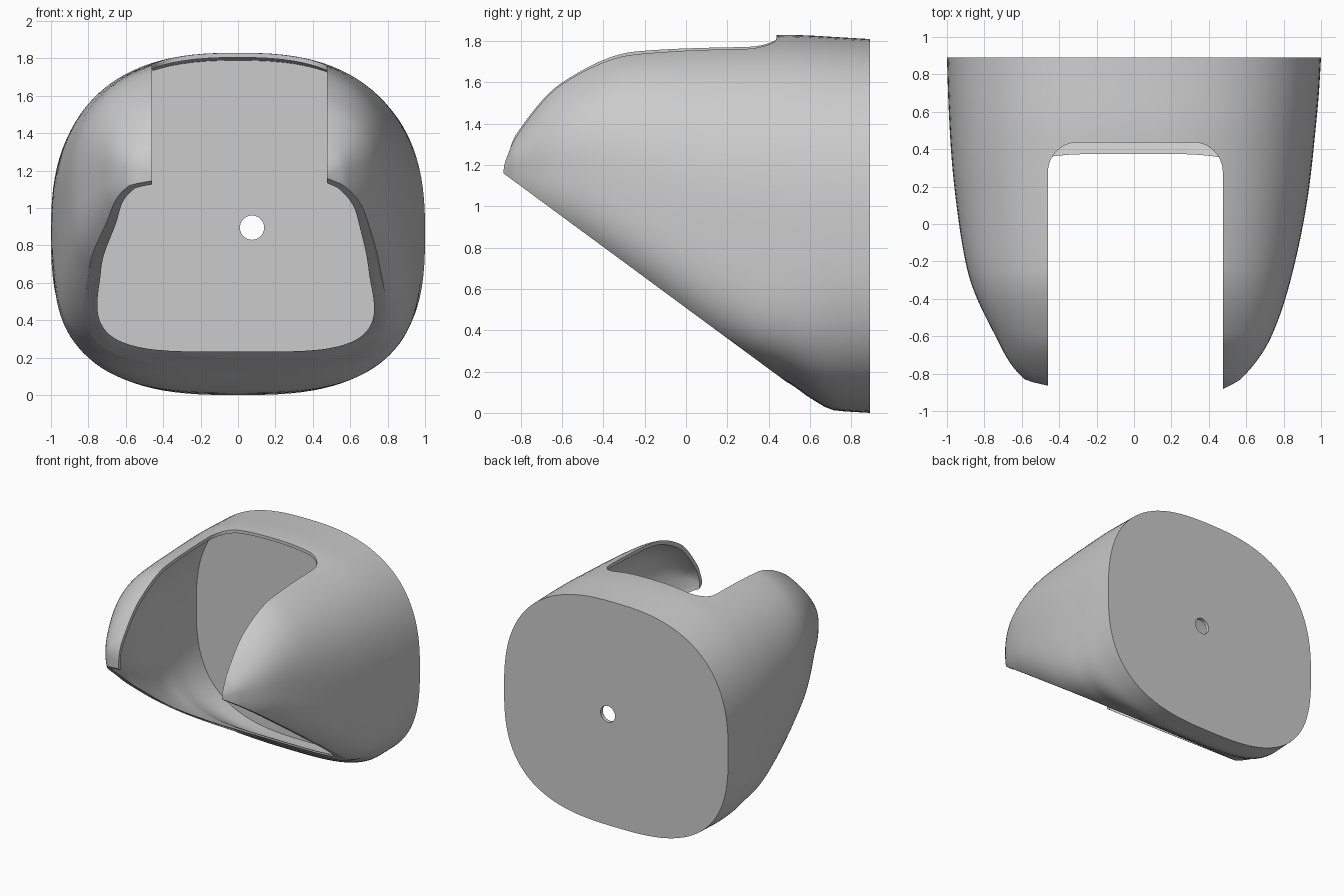
import bpy, bmesh, math

if "Cube" in bpy.data.objects:
    bpy.data.objects.remove(bpy.data.objects["Cube"])

# Stations: y, left half width, right half width, middle z, top z, bottom z, lower exponent
ST = [
    (-0.89, 0.36, 0.46, 1.17, 1.25, 1.02, 2.5),
    (-0.865, 0.46, 0.51, 1.18, 1.31, 0.97, 2.6),
    (-0.83, 0.585, 0.57, 1.19, 1.39, 0.92, 2.8),
    (-0.60, 0.74, 0.735, 1.19, 1.66, 0.77, 3.0),
    (-0.25, 0.89, 0.85, 1.08, 1.805, 0.55, 3.5),
    (0.15, 0.955, 0.93, 0.95, 1.825, 0.286, 4.0),
    (0.35, 0.975, 0.955, 0.92, 1.827, 0.21, 4.5),
    (0.50, 0.985, 0.97, 0.90, 1.83, 0.143, 4.0),
    (0.60, 0.99, 0.98, 0.89, 1.827, 0.073, 3.5),
    (0.72, 0.995, 0.99, 0.88, 1.82, 0.012, 3.0),
    (0.89, 1.0, 1.0, 0.87, 1.81, 0.0, 2.8),
]


def params(y):
    """Smooth interpolation of the station table."""
    y = min(max(y, ST[0][0]), ST[-1][0])
    i = max(k for k in range(len(ST) - 1) if ST[k][0] <= y)
    a, b = ST[i], ST[i + 1]
    p, n = ST[max(i - 1, 0)], ST[min(i + 2, len(ST) - 1)]
    h = b[0] - a[0]
    t = (y - a[0]) / h
    out = []
    for j in range(1, 7):
        d = (b[j] - a[j]) / h

        def slope(q, r, s):
            # limited tangent, keeps curves free of overshoot
            if q is r or r is s:
                return d
            d0, d1 = (r[j] - q[j]) / (r[0] - q[0]), (s[j] - r[j]) / (s[0] - r[0])
            return 0 if d0 * d1 <= 0 else 2 * d0 * d1 / (d0 + d1)
        m0, m1 = slope(p, a, b) * h, slope(a, b, n) * h
        out.append((2*t**3 - 3*t*t + 1) * a[j] + (t**3 - 2*t*t + t) * m0
                   + (3*t*t - 2*t**3) * b[j] + (t**3 - t*t) * m1)
    return out


def ring(y, shift=0.0, inset=0.0, count=112):
    left, right, mid, top, bot, low = params(y - shift)
    pts = []
    for k in range(count):
        a = 2 * math.pi * k / count
        c, s = math.cos(a), math.sin(a)
        n = 2.55 if s > 0 else low
        w = (right if c > 0 else left) - inset
        h = (top - mid if s > 0 else mid - bot) - inset
        x = math.copysign(abs(c) ** (2 / n), c) * w
        z = math.copysign(abs(s) ** (2 / n), s) * h + mid
        # the crown leans slightly to the right
        pts.append((x + 0.0 * s, y, z))
    return pts


def loft(name, rings):
    bm = bmesh.new()
    vs = [[bm.verts.new(p) for p in r] for r in rings]
    n = len(rings[0])
    for r0, r1 in zip(vs, vs[1:]):
        for k in range(n):
            bm.faces.new((r0[k], r0[(k + 1) % n], r1[(k + 1) % n], r1[k]))
    bm.faces.new(vs[0])
    bm.faces.new(vs[-1])
    bmesh.ops.recalc_face_normals(bm, faces=bm.faces)
    me = bpy.data.meshes.new(name)
    bm.to_mesh(me)
    bm.free()
    ob = bpy.data.objects.new(name, me)
    bpy.context.collection.objects.link(ob)
    return ob


def cut(body, cutter):
    mod = body.modifiers.new("cut", 'BOOLEAN')
    mod.operation, mod.solver, mod.object = 'DIFFERENCE', 'EXACT', cutter
    bpy.context.view_layer.objects.active = body
    bpy.ops.object.modifier_apply(modifier=mod.name)
    bpy.data.objects.remove(cutter, do_unlink=True)


def spaced(a, b, n):
    # denser toward the blunt front end
    return [a + (b - a) * (i / n) ** 1.4 for i in range(n + 1)]


# Hollow pod with a closed back plate
shell = loft("pod_shell", [ring(y) for y in spaced(-0.89, 0.89, 56)])
cut(shell, loft("cavity_cutter", [ring(y, 0.02, 0.024) for y in spaced(-0.87, 0.86, 56)]))

# Slanted opening underneath
line = lambda y: 0.14 - 0.737 * (y - 0.5)
wedge = [(-1.5, line(-1.5)), (1.1, line(1.1)), (1.1, -2), (-1.5, -2)]
cut(shell, loft("slant_cutter", [[(x, y, z) for y, z in wedge] for x in (-2, 2)]))

# Rounded slot through the top and front
r, x0, x1, yb = 0.16, -0.46, 0.475, 0.437
slot = [(x0, -1.5), (x1, -1.5)]
for cx, start in ((x1 - r, 0), (x0 + r, 90)):
    for i in range(13):
        a = math.radians(start + i * 7.5)
        slot.append((cx + r * math.cos(a), yb - r + r * math.sin(a)))
cut(shell, loft("slot_cutter", [[(x, y, z) for x, y in slot] for z in (0.5, 3)]))

# Round hole in the back plate
hole = [(0.075 + 0.065 * math.cos(i * math.pi / 20), 0.895 + 0.065 * math.sin(i * math.pi / 20))
        for i in range(40)]
cut(shell, loft("hole_cutter", [[(x, y, z) for x, z in hole] for y in (0.7, 1.2)]))

# Single grey colour and smooth shading
grey = bpy.data.materials.new("light_grey")
grey.diffuse_color = (0.6, 0.6, 0.6, 1)
grey.use_nodes = True
grey.node_tree.nodes["Principled BSDF"].inputs["Base Color"].default_value = grey.diffuse_color
shell.data.materials.clear()
shell.data.materials.append(grey)
bpy.ops.object.select_all(action='DESELECT')
shell.select_set(True)
bpy.context.view_layer.objects.active = shell
bpy.ops.object.shade_smooth_by_angle(angle=math.radians(35))
